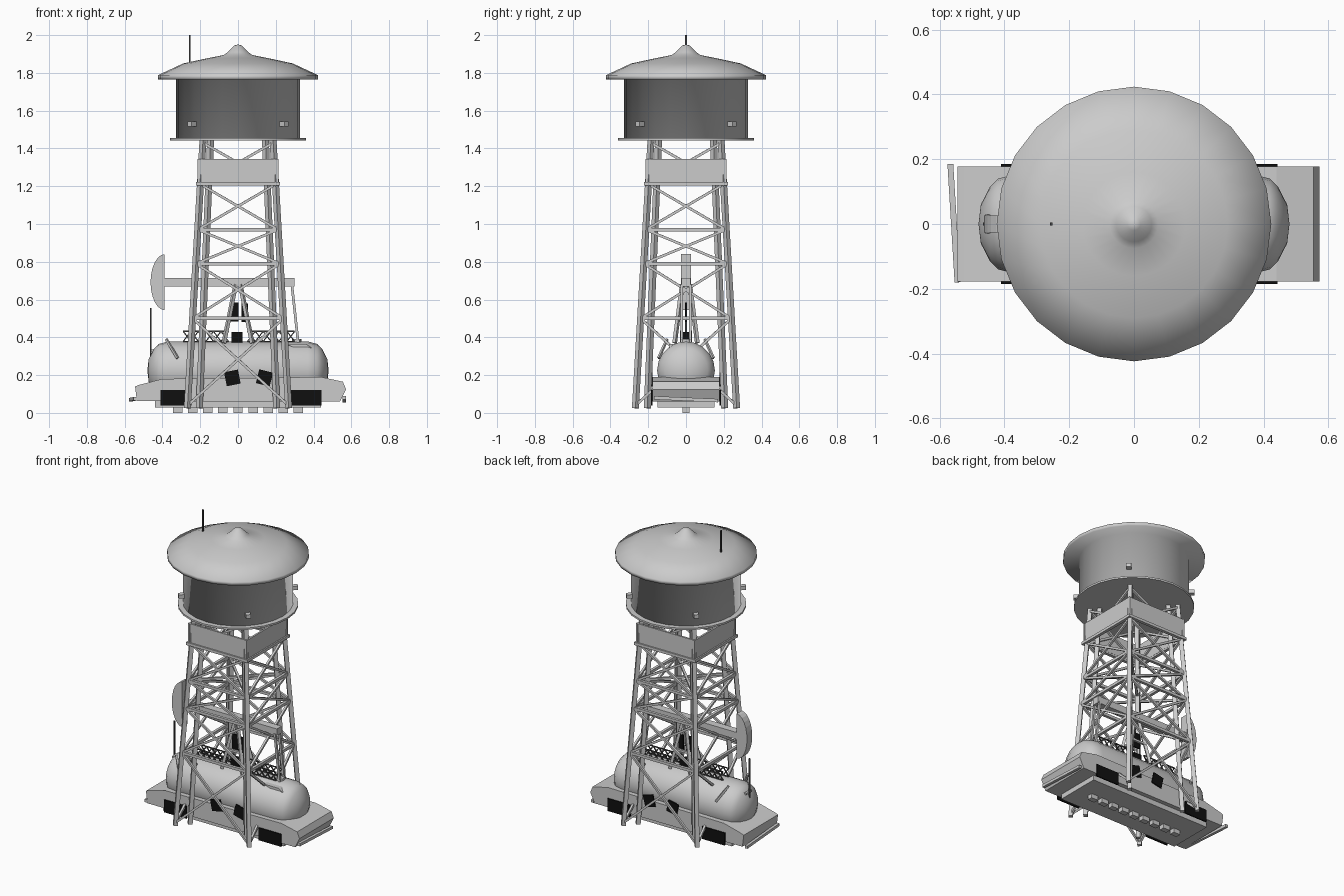
import bpy, bmesh, math
from mathutils import Vector, Matrix

old = bpy.data.objects.get("Cube")
if old:
    bpy.data.objects.remove(old, do_unlink=True)


def material(name, v):
    m = bpy.data.materials.new(name)
    m.use_nodes = True
    m.diffuse_color = (v, v, v, 1)
    m.node_tree.nodes["Principled BSDF"].inputs["Base Color"].default_value = (v, v, v, 1)
    return m


GREY = material("light grey", 0.6)
DARK = material("dark grey", 0.06)
BLACK = material("black", 0.005)


def finish(name, bm, mat, smooth=None):
    bmesh.ops.recalc_face_normals(bm, faces=bm.faces)
    me = bpy.data.meshes.new(name)
    bm.to_mesh(me)
    bm.free()
    ob = bpy.data.objects.new(name, me)
    bpy.context.scene.collection.objects.link(ob)
    me.materials.append(mat)
    if smooth:
        bpy.ops.object.select_all(action='DESELECT')
        ob.select_set(True)
        bpy.context.view_layer.objects.active = ob
        bpy.ops.object.shade_smooth_by_angle(angle=math.radians(smooth))
    return ob


def boxes(name, items, mat=GREY):
    """Each item: centre, size, optional (angle, axis)."""
    bm = bmesh.new()
    for c, s, *r in items:
        rot = Matrix.Rotation(r[0][0], 4, r[0][1]) if r else Matrix()
        bmesh.ops.create_cube(bm, size=1, matrix=Matrix.Translation(c) @ rot @ Matrix.Diagonal((*s, 1)))
    return finish(name, bm, mat)


def beams(name, segments, w, mat=GREY):
    """Square bars of width w between pairs of points."""
    bm = bmesh.new()
    for a, b in segments:
        a, b = Vector(a), Vector(b)
        d = b - a
        rot = d.to_track_quat('Z', 'Y').to_matrix().to_4x4()
        bmesh.ops.create_cube(bm, size=1, matrix=Matrix.Translation((a + b) / 2) @ rot
                              @ Matrix.Diagonal((w, w, d.length, 1)))
    return finish(name, bm, mat)


def lathe(name, profile, sides, mat=GREY, smooth=180, turn=None):
    """Revolve (radius, height) points about z, then optionally turn."""
    bm = bmesh.new()
    vs = [bm.verts.new((r, 0, z)) for r, z in profile]
    es = [bm.edges.new(p) for p in zip(vs, vs[1:])]
    bmesh.ops.spin(bm, geom=vs + es, cent=(0, 0, 0), axis=(0, 0, 1), angle=math.tau, steps=sides)
    bmesh.ops.remove_doubles(bm, verts=bm.verts, dist=0.0005)
    if turn:
        bmesh.ops.transform(bm, matrix=turn, verts=bm.verts)
    return finish(name, bm, mat, smooth)


def prism(name, pts, y0, y1, mat=GREY):
    """Extrude an x-z outline along y."""
    bm = bmesh.new()
    f = bm.faces.new([bm.verts.new((x, y0, z)) for x, z in pts])
    g = bmesh.ops.extrude_face_region(bm, geom=[f])
    bmesh.ops.translate(bm, vec=(0, y1 - y0, 0),
                        verts=[v for v in g["geom"] if isinstance(v, bmesh.types.BMVert)])
    return finish(name, bm, mat)


# Elevated tank with its roof, floor and antenna
lathe("water_tank", [(0, 1.453), (.328, 1.453), (.328, 1.77), (.424, 1.765), (.424, 1.788),
                     (.29, 1.85), (.16, 1.878), (.075, 1.895), (.055, 1.91), (.02, 1.945), (0, 1.95)], 24)
lathe("tank_floor", [(0, 1.443), (.36, 1.443), (.36, 1.455), (0, 1.455)], 24, smooth=30)
beams("roof_antenna", [((-.255, 0, 1.84), (-.255, 0, 2))], .008, DARK)
lamps = []
for k in range(4):
    a = math.pi / 4 + k * math.pi / 2
    lamps.append(((.342 * math.cos(a), .342 * math.sin(a), 1.53), (.04, .03, .025), (a, 'Z')))
boxes("tank_lamps", lamps)

# Tower legs, an outer and an inner post on every corner
CORNERS = [(1, 1), (-1, 1), (-1, -1), (1, -1)]
LOW, TOP = .025, 1.45


def post(corner, z, inner=False):
    t = (z - LOW) / (TOP - LOW)
    r = .205 - .06 * t if inner else .268 - .083 * t
    return (corner[0] * r, corner[1] * r, z)


beams("tower_legs", [(post(c, LOW, i), post(c, TOP, i)) for c in CORNERS for i in (False, True)], .026)

# Horizontal rings and crossed braces on each face
SIDES = list(zip(CORNERS, CORNERS[1:] + CORNERS[:1]))
LEVELS = [.04, .5, .79, .97, 1.21, 1.43]
rings, braces = [], []
for c, d in SIDES:
    for z in LEVELS[1:4]:
        rings.append((post(c, z), post(d, z)))
    for z0, z1 in zip(LEVELS, LEVELS[1:]):
        braces += [(post(c, z0), post(d, z1)), (post(d, z0), post(c, z1))]
beams("tower_rings", rings, .018)
beams("tower_braces", braces, .014)
beams("inner_ties", [(post(c, .97), post((-c[0], -c[1]), .97)) for c in CORNERS[:2]], .014)

# Square collar below the tank
collar, lip = [], []
for s in (-1, 1):
    collar += [((0, s * .207, 1.28), (.43, .012, .13)), ((s * .207, 0, 1.28), (.012, .43, .13))]
    lip += [((0, s * .212, 1.213), (.446, .02, .018)), ((s * .212, 0, 1.213), (.02, .446, .018))]
boxes("tower_collar", collar)
boxes("collar_lip", lip)

# Wagon deck, underframe and end bars
prism("wagon_deck", [(-.535, .062), (-.545, .14), (-.525, .148), (-.4, .18), (.44, .19), (.555, .165),
                     (.572, .125), (.54, .06)], -.178, .178)
boxes("underframe", [((0, 0, .045), (.88, .3, .034))])
boxes("underframe_blocks", [((-.32 + i * .08, 0, .015), (.05, .035, .03)) for i in range(9)])
beams("end_bars", [((-.545, -.18, .075), (-.567, .185, .07)), ((.562, -.17, .08), (.562, .17, .065))], .018)
boxes("wheel_panels", [((x, s * .181, .08), (.165, .008, .082))
                       for x in (-.328, .36) for s in (-1, 1)], BLACK)
boxes("side_panels", [((x, s * .181, .185), (w, .008, .075), (t, 'Y'))
                      for x, w, t in ((-.03, .075, -.2), (.14, .075, .25)) for s in (-1, 1)], BLACK)

# Lying tank with domed ends
DOME = [(0, .48), (.06, .473), (.115, .445), (.14, .42), (.153, .37)]
lathe("lying_tank", DOME + [(r, -x) for r, x in reversed(DOME)], 20, smooth=60,
      turn=Matrix.Translation((0, 0, .225)) @ Matrix.Rotation(math.pi / 2, 4, 'Y'))
lathe("tank_hatch", [(0, .39), (.025, .39), (.025, .36)], 12, smooth=30,
      turn=Matrix.Translation((.31, 0, 0)))
prism("tank_fin", [(.25, .365), (.36, .365), (.39, .345), (.34, .33)], -.09, -.05)
boxes("end_step", [((-.437, 0, .33), (.045, .06, .012))])
beams("end_antenna", [((-.463, 0, .24), (-.463, 0, .555))], .008, DARK)
beams("tank_struts", [((-.38, s * .1, .39), (-.32, s * .145, .29)) for s in (-1, 1)], .012)

# Lattice walkway rails on the lying tank
lattice = []
for y in (-.03, .03):
    for x0, x1 in ((-.29, -.05), (.05, .3)):
        lattice += [((x0, y, z), (x1, y, z)) for z in (.378, .432)]
        n = 6
        for i in range(n):
            a, b = x0 + (x1 - x0) * i / n, x0 + (x1 - x0) * (i + 1) / n
            lattice += [((a, y, .378), (b, y, .432)), ((a, y, .432), (b, y, .378))]
beams("walkway_lattice", lattice, .006, DARK)
boxes("walkway_block", [((-.005, 0, .4), (.06, .06, .055))], BLACK)

# Rocking beam on its trestle, with curved head and rear rod
boxes("rocking_beam", [((-.045, 0, .692), (.69, .05, .046))])
beams("trestle", [((sx * .075, sy * .06, .37), (sx * .012, sy * .02, .68))
                  for sx in (-1, 1) for sy in (-1, 1)], .018)
beams("trestle_bar", [((-.05, s * .045, .5), (.05, s * .045, .5)) for s in (-1, 1)], .014)
arc = [(-.388 - .075 * math.sin(math.pi * i / 12), .692 + .148 * math.cos(math.pi * i / 12))
       for i in range(13)]
prism("beam_head", arc, -.027, .027)
beams("rear_rods", [((.285, s * .022, .68), (.32, s * .022, .36)) for s in (-1, 1)], .014)
boxes("crank_plates", [((-.02, 0, .535), (.045, .008, .1)), ((.035, 0, .53), (.035, .008, .1))], BLACK)
